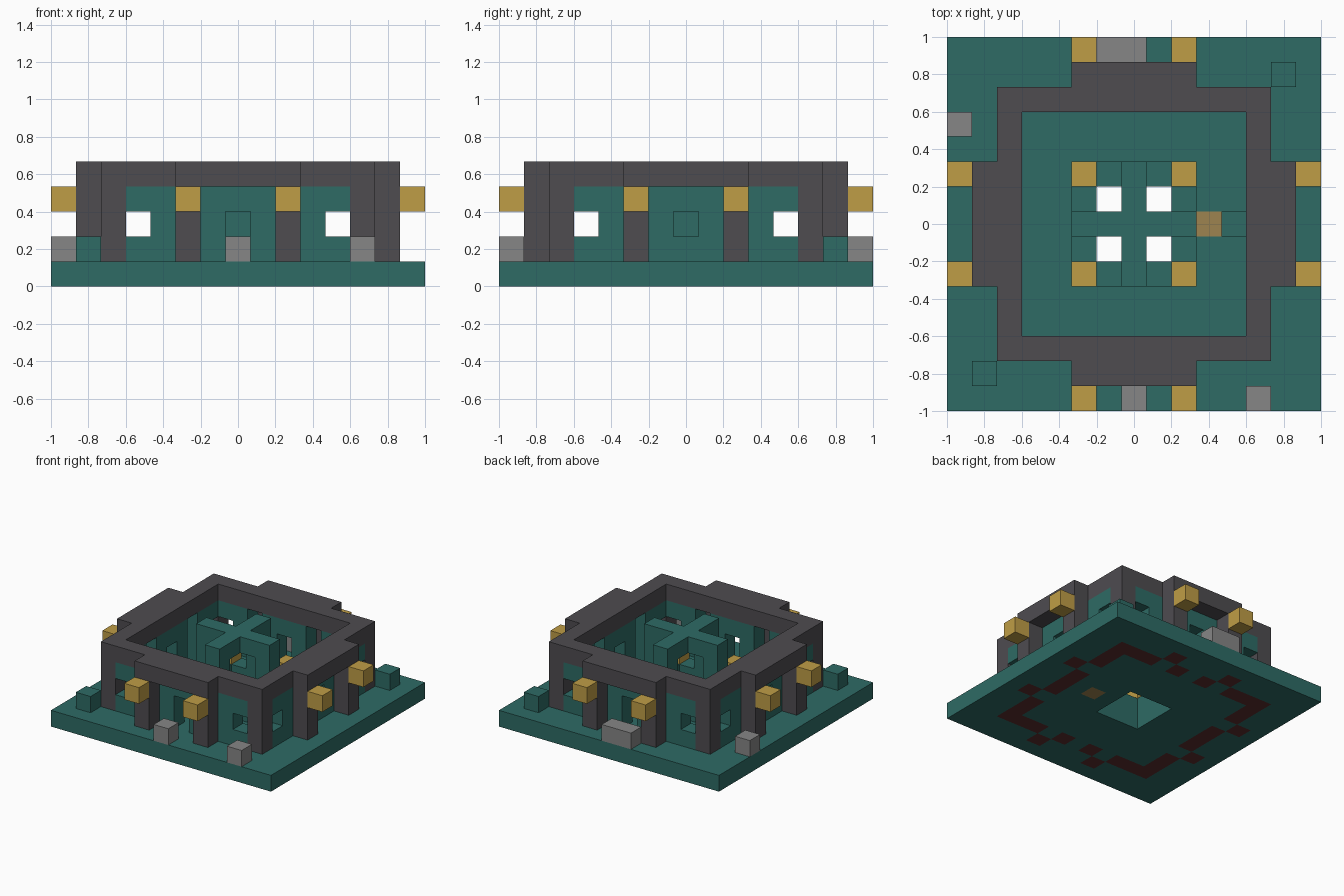
import bpy, bmesh, math
from mathutils import Vector

U = 2 / 15  # one block

cube = bpy.data.objects.get("Cube")
if cube:
    bpy.data.objects.remove(cube, do_unlink=True)


def material(name, hex_code):
    rgb = [int(hex_code[i:i + 2], 16) / 255 for i in (0, 2, 4)]
    lin = [c / 12.92 if c <= 0.04045 else ((c + 0.055) / 1.055) ** 2.4 for c in rgb]
    m = bpy.data.materials.new(name)
    m.use_nodes = True
    m.diffuse_color = (*lin, 1)
    m.node_tree.nodes["Principled BSDF"].inputs["Base Color"].default_value = (*lin, 1)
    return m


TEAL = material("teal planks", "2E6B65")
DARK = material("dark stone", "4E4C50")
GOLD = material("lantern gold", "BF9D46")
GREY = material("grey stone", "868686")
RED = material("dark red footing", "5C2C2C")
BROWN = material("brown floor", "9E8350")


def block(i0, i1, j0, j1, k0, k1):
    """All cells of an inclusive range of block indices."""
    return {(i, j, k) for i in range(i0, i1 + 1)
            for j in range(j0, j1 + 1) for k in range(k0, k1 + 1)}


def ring(r, k0, k1):
    return block(-r, r, -r, r, k0, k1) - block(1 - r, r - 1, 1 - r, r - 1, k0, k1)


def four(i, j, k0, k1):
    """A column repeated in all four quadrants."""
    return {(a * i, b * j, k) for a in (-1, 1) for b in (-1, 1) for k in range(k0, k1 + 1)}


def build(name, cells, mats, rule=lambda c: 0):
    """Skin a set of blocks, keeping only the outer faces."""
    bm = bmesh.new()
    for c in sorted(cells):
        centre = Vector((c[0], c[1], c[2] + 0.5))
        for axis in range(3):
            for s in (-1, 1):
                n = Vector((0, 0, 0))
                n[axis] = s
                if tuple(int(c[q] + n[q]) for q in range(3)) in cells:
                    continue
                a = Vector((0, 0, 0))
                a[(axis + 1) % 3] = 1
                b = n.cross(a)
                pts = [centre + (n + u * a + v * b) / 2
                       for u, v in ((-1, -1), (1, -1), (1, 1), (-1, 1))]
                f = bm.faces.new([bm.verts.new(p * U) for p in pts])
                f.material_index = rule(c)
    bmesh.ops.remove_doubles(bm, verts=bm.verts, dist=U / 100)
    bmesh.ops.dissolve_limit(bm, angle_limit=math.radians(1), verts=bm.verts,
                             edges=bm.edges, delimit={'MATERIAL'})
    bmesh.ops.triangulate(bm, faces=[f for f in bm.faces if len(f.verts) > 4])
    mesh = bpy.data.meshes.new(name)
    bm.to_mesh(mesh)
    bm.free()
    for m in mats:
        mesh.materials.append(m)
    ob = bpy.data.objects.new(name, mesh)
    bpy.context.collection.objects.link(ob)
    return ob


# Outer wall panels: gaps behind the pillars, windows, two doorways
walls = ring(5, 1, 3) - four(5, 5, 1, 3)
walls -= four(2, 5, 1, 3) | four(5, 2, 1, 3)
walls -= four(4, 5, 2, 2) | four(5, 4, 2, 2) | four(5, 0, 2, 2)
walls -= four(0, 5, 1, 2)
build("wall_panels", walls, [TEAL])

# Dark frame: corner posts, outer pillars and the roof band
pillars = four(2, 6, 1, 3) | four(6, 2, 1, 3)
frame = four(5, 5, 1, 3) | pillars | ring(5, 4, 4)
frame |= {c for c in ring(6, 4, 4) if min(abs(c[0]), abs(c[1])) <= 2}
build("frame_and_roof_band", frame, [DARK])

# Floor slab with central shaft, footings under the walls, one brown tile
footings = {c[:2] for c in walls | frame if c[2] == 1}


def floor_rule(c):
    if c[:2] in footings:
        return 1
    return 2 if c[:2] == (3, 0) else 0


slab = block(-7, 7, -7, 7, 0, 0) - block(-1, 1, -1, 1, 0, 0)
build("floor_slab", slab, [TEAL, RED, BROWN], floor_rule)

# Kerb around the shaft, posts and crossed beams above it
shrine = ring(2, 1, 1) | four(2, 0, 1, 4) | four(0, 2, 1, 4)
shrine |= block(-2, 2, 0, 0, 4, 4) | block(0, 0, -2, 2, 4, 4)
build("shaft_kerb_and_cross_beams", shrine, [TEAL])
build("inner_step", {(4, 0, 1)}, [TEAL])

# Lanterns
build("inner_lanterns", four(2, 2, 2, 2), [GOLD])
build("outer_lanterns", four(2, 7, 3, 3) | four(7, 2, 3, 3), [GOLD])

# Loose blocks on the slab
build("corner_blocks", {(-6, -6, 1), (6, 6, 1)}, [TEAL])
build("grey_blocks", {(0, -7, 1), (5, -7, 1), (-7, 4, 1), (-1, 7, 1), (0, 7, 1)}, [GREY])
